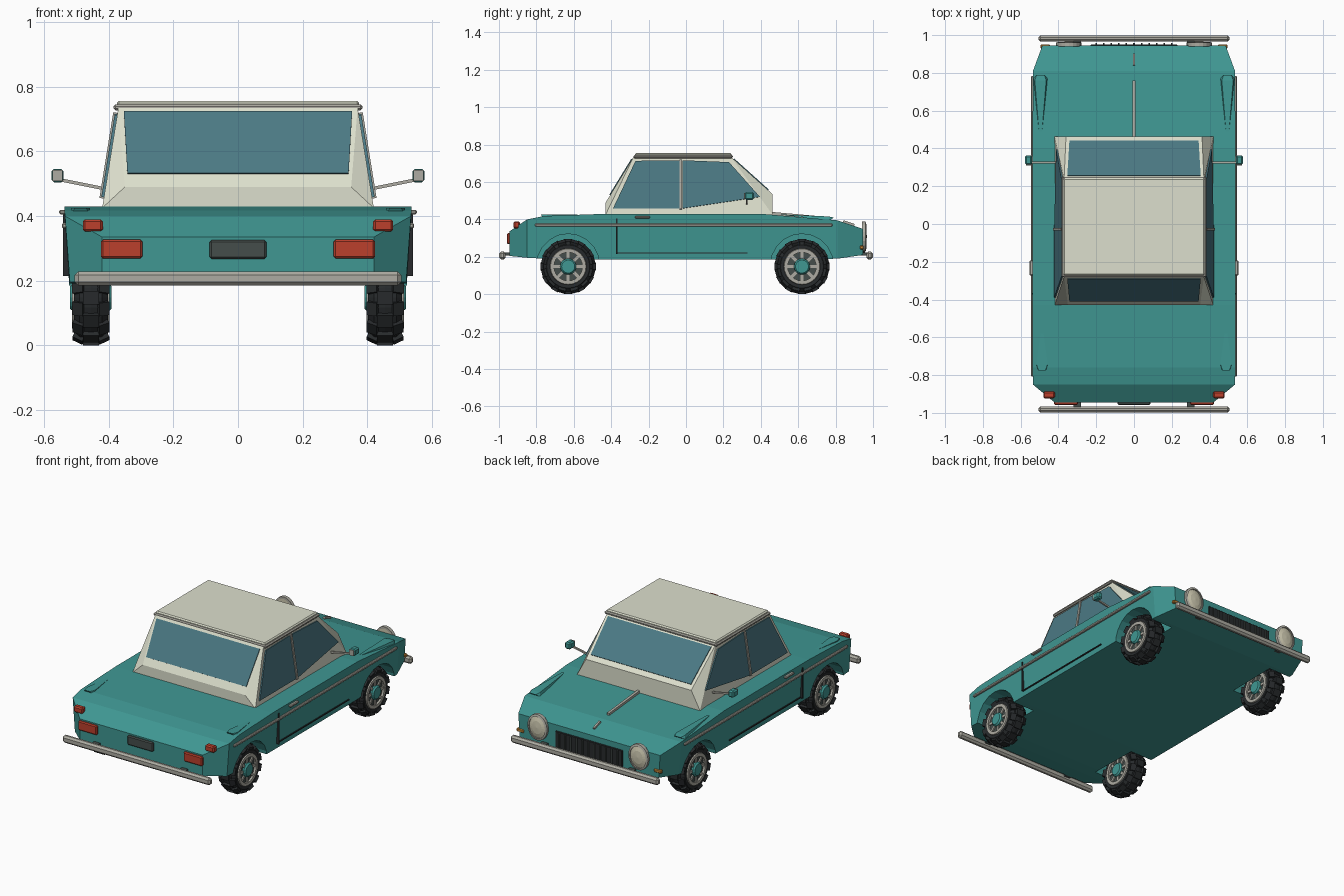
import bpy, bmesh
from math import pi, cos, sin, atan2
from mathutils import Vector, Matrix

if "Cube" in bpy.data.objects:
    bpy.data.objects.remove(bpy.data.objects["Cube"])


def mat(name, r, g, b):
    m = bpy.data.materials.new(name)
    m.diffuse_color = (r, g, b, 1)
    m.use_nodes = True
    m.node_tree.nodes["Principled BSDF"].inputs["Base Color"].default_value = m.diffuse_color
    return m


TEAL = mat("teal_paint", .05, .31, .29)
CREAM = mat("cream_paint", .72, .74, .61)
GLASS = mat("tinted_glass", .07, .19, .23)
CHROME = mat("chrome", .42, .41, .36)
BLACK = mat("rubber", .02, .023, .025)
DARK = mat("dark_grey", .06, .075, .07)
RED = mat("red_lamp", .5, .05, .025)
AMBER = mat("amber_lamp", .6, .25, .04)
LENS = mat("lamp_lens", .62, .59, .44)


def finish(name, bm, m):
    bmesh.ops.recalc_face_normals(bm, faces=bm.faces)
    me = bpy.data.meshes.new(name)
    bm.to_mesh(me)
    bm.free()
    ob = bpy.data.objects.new(name, me)
    bpy.context.collection.objects.link(ob)
    if m:
        me.materials.append(m)
    return ob


def box(name, c, s, m, bevel=0.0, rot=None):
    bm = bmesh.new()
    bmesh.ops.create_cube(bm, size=1, matrix=Matrix.Diagonal((*s, 1)))
    if bevel:
        bmesh.ops.bevel(bm, geom=bm.edges[:], offset=bevel, segments=1, affect='EDGES')
    bm.transform(Matrix.Translation(c) @ (rot or Matrix()))
    return finish(name, bm, m)


def rod(name, a, b, w, m):
    # square bar between two points
    a, b = Vector(a), Vector(b)
    rot = (b - a).to_track_quat('Z', 'Y').to_matrix().to_4x4()
    return box(name, (a + b) / 2, (w, w, (b - a).length), m, 0, rot)


def hull(name, pts, m):
    bm = bmesh.new()
    for p in pts:
        bm.verts.new(p)
    bmesh.ops.convex_hull(bm, input=bm.verts[:])
    bmesh.ops.dissolve_limit(bm, angle_limit=.005, verts=bm.verts[:], edges=bm.edges[:])
    return finish(name, bm, m)


def panel(name, pts, out, m, t=.006):
    # thin polygon plate, thickened both ways along a direction
    d = Vector(out).normalized() * t
    return hull(name, [Vector(p) + k * d for p in pts for k in (-1, 1)], m)


def lathe(name, prof, c, m, n=24, axis='X', scale=(1, 1, 1)):
    # closed profile of (radius, along axis) revolved round the axis
    bm = bmesh.new()
    rings = [[bm.verts.new((r * cos(2 * pi * i / n), r * sin(2 * pi * i / n), h)) for i in range(n)]
             for r, h in prof]
    for k in range(len(prof)):
        a, b = rings[k], rings[(k + 1) % len(prof)]
        for i in range(n):
            j = (i + 1) % n
            bm.faces.new((a[i], a[j], b[j], b[i]))
    bmesh.ops.remove_doubles(bm, verts=bm.verts[:], dist=1e-5)
    rot = Matrix.Rotation(pi / 2, 4, 'Y') if axis == 'X' else Matrix.Rotation(-pi / 2, 4, 'X')
    bm.transform(Matrix.Translation(c) @ Matrix.Diagonal((*scale, 1)) @ rot)
    return finish(name, bm, m)


# Body lofted along y: y, top z, bottom z, top half width, bottom half width
stations = [(-.945, .335, .205, .42, .42), (-.85, .40, .195, .535, .52), (-.76, .418, .19, .537, .522),
            (-.43, .43, .185, .537, .522), (.40, .43, .185, .537, .522), (.81, .395, .19, .535, .52),
            (.945, .35, .21, .485, .475)]
bm = bmesh.new()
rings = [[bm.verts.new(p) for p in ((-b, y, z0), (b, y, z0), (a, y, z1), (-a, y, z1))]
         for y, z1, z0, a, b in stations]
for p, q in zip(rings, rings[1:]):
    for i in range(4):
        j = (i + 1) % 4
        bm.faces.new((p[i], p[j], q[j], q[i]))
bm.faces.new(rings[0])
bm.faces.new(rings[-1])
body = finish("body", bm, TEAL)

WY = (-.63, .62)
for s in (-1, 1):
    for y in WY:
        # wheel arch cutter
        cut = lathe("arch_cutter", [(0, -.12), (.168, -.12), (.168, .12), (0, .12)], (s * .49, y, .155), None, 20)
        cut.hide_render = True
        cut.hide_viewport = False
        cut.display_type = 'WIRE'
        md = body.modifiers.new("arch", 'BOOLEAN')
        md.operation, md.object, md.solver = 'DIFFERENCE', cut, 'EXACT'

# Cabin and roof
cab = []
for s in (-1, 1):
    cab += [(s * .42, -.43, .425), (s * .42, .463, .425), (s * .35, -.43, .49), (s * .36, .463, .535),
            (s * .37, -.28, .735), (s * .37, .24, .735)]
hull("cabin", cab, CREAM)
box("roof", (0, -.015, .745), (.75, .515, .022), CREAM, .007)
box("roof_rail", (0, -.015, .736), (.77, .53, .018), CHROME, .006)

# Front and rear windows, set on the slopes
def slope(y0, z0, y1, z1, z):
    return y0 + (y1 - y0) * (z - z0) / (z1 - z0)

for name, a, b, z0, out in (("rear_window", (-.43, .49), (-.28, .735), .53, (0, -.85, .52)),
                            ("windscreen", (.463, .535), (.24, .735), .557, (0, .67, .74))):
    panel(name, [(s * w, slope(*a, *b, z), z) for s in (-1, 1) for w, z in ((.342, z0), (.353, .722))],
          out, GLASS, .005)


def side_x(z):
    return .42 - (z - .425) * .05 / .31


for s in (-1, 1):
    # Side windows and pillar trim
    for name, pts in (("rear_side_window", ((-.39, .458), (-.27, .712), (-.035, .715), (-.035, .458))),
                      ("front_side_window", ((-.02, .458), (-.02, .715), (.23, .705), (.395, .52)))):
        panel(name, [(s * side_x(z), y, z) for y, z in pts], (s, 0, .16), GLASS, .008)
    rod("pillar_trim", (s * (side_x(.455) + .006), -.028, .455), (s * (side_x(.72) + .006), -.028, .72), .015, CHROME)
    # Door seam, handle, side moulding
    box("door_seam", (s * .531, -.37, .31), (.02, .007, .19), BLACK)
    box("door_sill_seam", (s * .523, -.02, .22), (.014, .70, .007), BLACK)
    box("door_handle", (s * .543, -.232, .412), (.02, .08, .014), CHROME, .004)
    box("side_moulding", (s * .537, -.012, .37), (.016, 1.59, .016), CHROME, .004)
    # Tapered fender fins
    hull("rear_fin", [(s * (.487 + w), y, z) for w, y, z in
                      ((-.03, -.76, .40), (.03, -.76, .40), (-.018, -.775, .425), (.018, -.775, .425),
                       (-.008, -.58, .425), (.008, -.58, .425), (-.03, -.74, .425), (.03, -.74, .425))], TEAL)
    hull("front_fin", [(s * (.495 + w), y, z) for w, y, z in
                       ((-.038, .77, .395), (.038, .77, .395), (-.02, .79, .41), (.02, .79, .41),
                        (-.008, .49, .427), (.008, .49, .427), (-.03, .76, .416), (.03, .76, .416))], TEAL)
    # Door mirrors
    rod("mirror_arm", (s * .405, .325, .483), (s * .55, .325, .512), .01, CHROME)
    box("mirror_housing", (s * .558, .338, .525), (.038, .05, .042), TEAL, .008)
    box("mirror_glass", (s * .558, .312, .525), (.03, .006, .034), CHROME)
    # Rear lamps
    box("tail_lamp", (s * .36, -.948, .298), (.128, .02, .058), RED, .006)
    box("upper_tail_lamp", (s * .449, -.905, .371), (.062, .035, .038), RED, .007)
    # Headlamps and indicators
    lathe("headlamp_rim", [(.058, 0), (.07, 0), (.07, .02), (.058, .024)], (s * .345, .94, .308), CHROME, 20, 'Y', (.96, 1, 1.14))
    lathe("headlamp", [(0, 0), (.06, 0), (.06, .016), (.035, .024), (0, .027)], (s * .345, .94, .308), LENS, 20, 'Y', (.96, 1, 1.14))
    box("indicator", (s * .47, .94, .25), (.05, .02, .02), AMBER, .004)

# Bumpers, plate, grille, bonnet trim
for name, y in (("rear_bumper", -.982), ("front_bumper", .982)):
    box(name, (0, y, .207), (1.01, .034, .044), CHROME, .011)
    for s in (-1, 1):
        box("bumper_bracket", (s * .3, y * .96, .215), (.04, .06, .015), DARK)
box("number_plate", (0, -.948, .297), (.175, .02, .058), DARK, .006)
box("grille", (0, .943, .262), (.46, .016, .105), BLACK, .004)
for i in range(11):
    box("grille_bar", (-.2 + i * .04, .952, .262), (.008, .012, .092), DARK)
rod("bonnet_trim", (0, .46, .432), (0, .76, .405), .016, CHROME)
rod("bonnet_badge_strip", (0, .84, .39), (0, .9, .37), .012, CHROME)

# Wheels
for s in (-1, 1):
    for y in WY:
        c = Vector((s * .455, y, .148))
        lathe("tyre", [(.085, -.05), (.115, -.053), (.133, -.035), (.137, 0), (.133, .035), (.115, .053), (.085, .05)], c, BLACK, 28)
        bm = bmesh.new()
        for k in range(36):
            # staggered tread blocks: two shoulder rows, one centre row
            row = k % 3 - 1
            r = .139 if row == 0 else .130
            mtx = (Matrix.Translation(c) @ Matrix.Rotation(2 * pi * (k // 3 + .5 * abs(row)) / 12, 4, 'X')
                   @ Matrix.Translation((row * .038, 0, r)) @ Matrix.Rotation(row * .45, 4, 'Y')
                   @ Matrix.Diagonal((.05 if row == 0 else .034, .042, .018, 1)))
            bmesh.ops.create_cube(bm, size=1, matrix=mtx)
        finish("tyre_tread", bm, BLACK)
        lathe("rim", [(.076, -.058), (.095, -.058), (.098, -.05), (.098, .05), (.095, .058), (.076, .058)], c, CHROME, 24)
        lathe("wheel_disc", [(0, -.045), (.08, -.045), (.08, .045), (0, .045)], c, DARK, 24)
        lathe("hub", [(0, -.064), (.035, -.064), (.043, -.055), (.043, .055), (.035, .064), (0, .064)], c, TEAL, 16)
        bm = bmesh.new()
        for k in range(8):
            bmesh.ops.create_cube(bm, size=1, matrix=Matrix.Translation(c) @ Matrix.Rotation(k * pi / 4, 4, 'X')
                                  @ Matrix.Translation((0, 0, .06)) @ Matrix.Diagonal((.104, .016, .045, 1)))
        finish("spokes", bm, CHROME)
